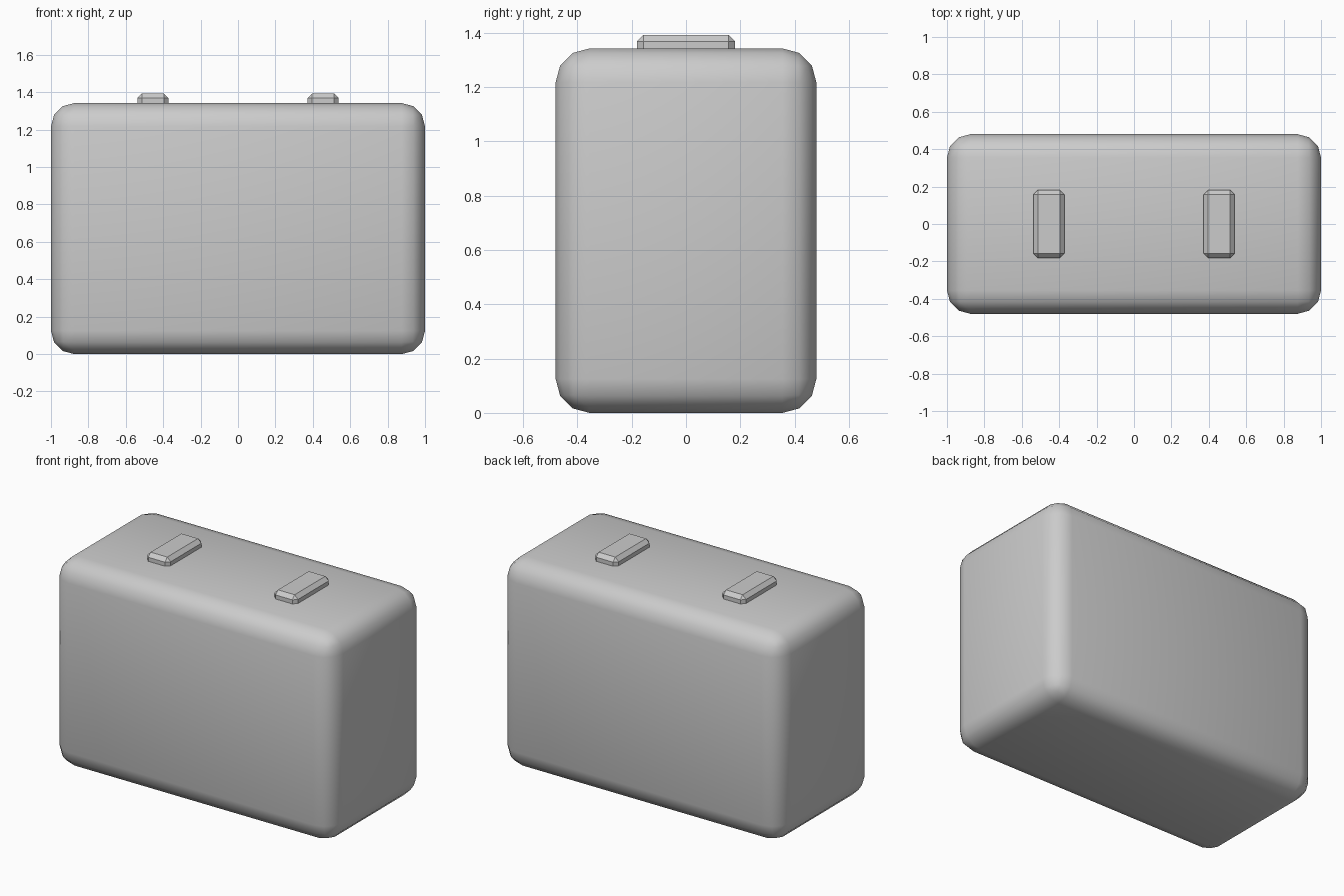
import bpy
import math

if "Cube" in bpy.data.objects:
    bpy.data.objects.remove(bpy.data.objects["Cube"])


def rounded_box(name, size, center, bevel, segments, smooth):
    """Box with all edges bevelled, optionally smooth shaded."""
    bpy.ops.mesh.primitive_cube_add(size=1, location=center)
    obj = bpy.context.object
    obj.name = name
    obj.scale = size
    bpy.ops.object.transform_apply(location=False, rotation=False, scale=True)
    mod = obj.modifiers.new("Bevel", 'BEVEL')
    mod.width = bevel
    mod.segments = segments
    mod.limit_method = 'NONE'
    bpy.ops.object.modifier_apply(modifier=mod.name)
    if smooth:
        bpy.ops.object.shade_smooth_by_angle(angle=math.radians(40))
    return obj


HEIGHT = 1.342

# Main case
rounded_box("case_body", (2.0, 0.96, HEIGHT), (0, 0, HEIGHT / 2), 0.125, 3, True)

# Two raised pads on the top, partly sunk into the case
for side, x in (("left", -0.455), ("right", 0.455)):
    rounded_box(f"top_pad_{side}", (0.167, 0.362, 0.10), (x, 0, HEIGHT), 0.024, 1, False)
